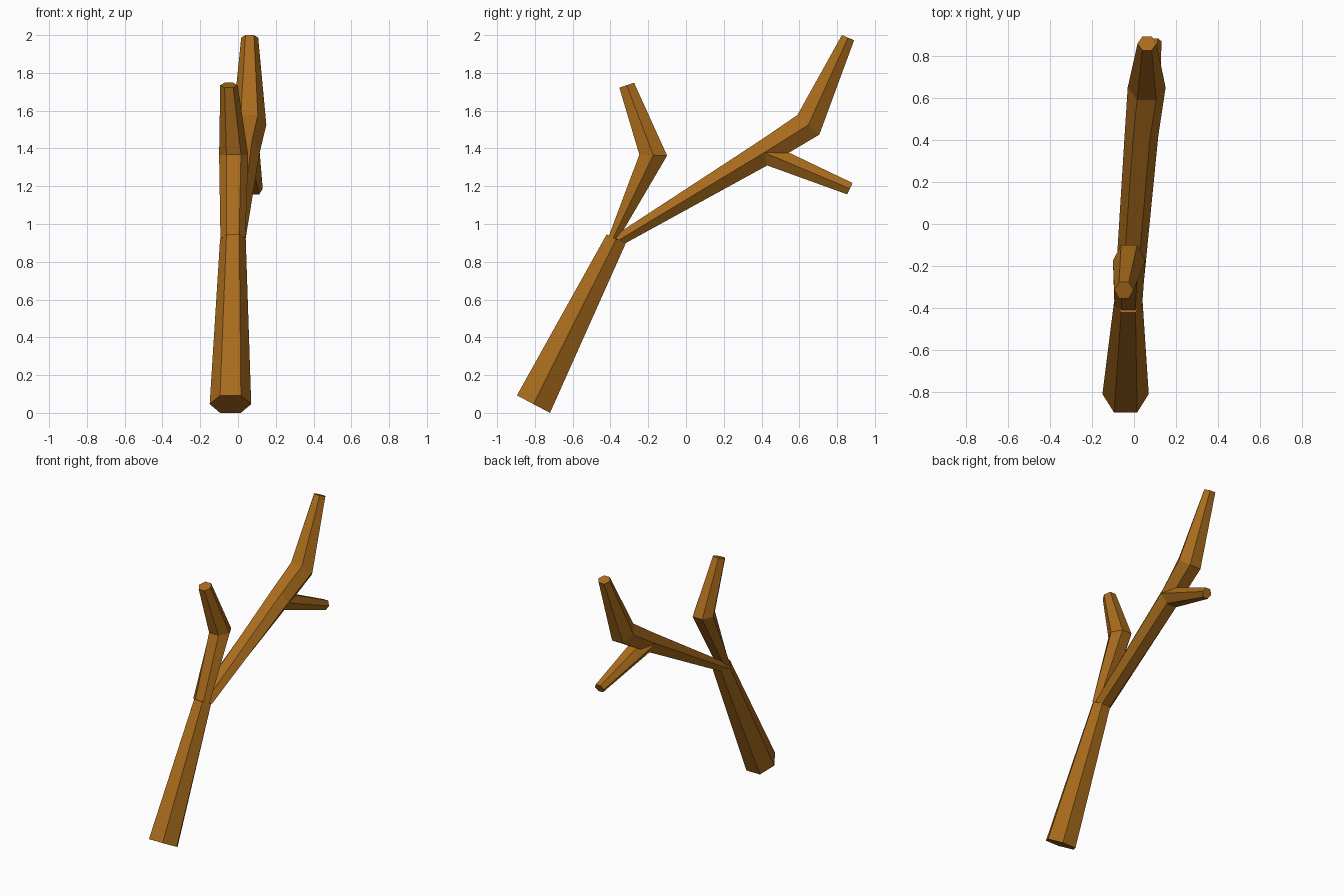
import bpy, bmesh
from math import cos, sin, radians
from mathutils import Vector

if "Cube" in bpy.data.objects:
    bpy.data.objects.remove(bpy.data.objects["Cube"])

bark = bpy.data.materials.new("bark")
bark.diffuse_color = (0.40, 0.15, 0.012, 1)
bark.use_nodes = True
bark.node_tree.nodes["Principled BSDF"].inputs["Base Color"].default_value = bark.diffuse_color


def ring(x, rx, upper, lower):
    """Hexagon with corners on +-x and flats passing through two (y, z) points."""
    a, b = Vector((0, *upper)), Vector((0, *lower))
    mid, half = (a + b) / 2, (a - b) / 2
    return [mid + half * (sin(radians(60 * k)) / sin(radians(60)))
            + Vector((x + rx * cos(radians(60 * k)), 0, 0)) for k in range(6)]


def limb(name, rings):
    """Loft capped six-sided tube through the rings."""
    bm = bmesh.new()
    loops = [[bm.verts.new(p) for p in r] for r in rings]
    for r, s in zip(loops, loops[1:]):
        for i in range(6):
            j = (i + 1) % 6
            bm.faces.new((r[i], r[j], s[j], s[i]))
    bm.faces.new(loops[0])
    bm.faces.new(loops[-1])
    bmesh.ops.recalc_face_normals(bm, faces=bm.faces)
    me = bpy.data.meshes.new(name)
    bm.to_mesh(me)
    bm.free()
    me.materials.append(bark)
    bpy.context.collection.objects.link(bpy.data.objects.new(name, me))


# Main stem
limb("stem", [ring(-0.04, 0.11, (-0.895, 0.093), (-0.72, 0.0)),
              ring(-0.027, 0.068, (-0.42, 0.945), (-0.32, 0.895))])

# Short upright branch
limb("short_branch", [ring(-0.027, 0.066, (-0.408, 0.938), (-0.362, 0.915)),
                      ring(-0.023, 0.077, (-0.247, 1.367), (-0.10, 1.362)),
                      ring(-0.048, 0.046, (-0.353, 1.722), (-0.275, 1.748))])

# Long branch, bent near its end
fork = ring(0.035, 0.08, (0.40, 1.447), (0.43, 1.31))
limb("long_branch", [ring(-0.027, 0.066, (-0.388, 0.932), (-0.323, 0.897)),
                     fork,
                     ring(0.06, 0.09, (0.59, 1.577), (0.706, 1.473)),
                     ring(0.062, 0.045, (0.825, 2.0), (0.89, 1.973))])

# Twig growing from the fork of the long branch
limb("twig", [fork, ring(0.094, 0.037, (0.882, 1.217), (0.853, 1.157))])
